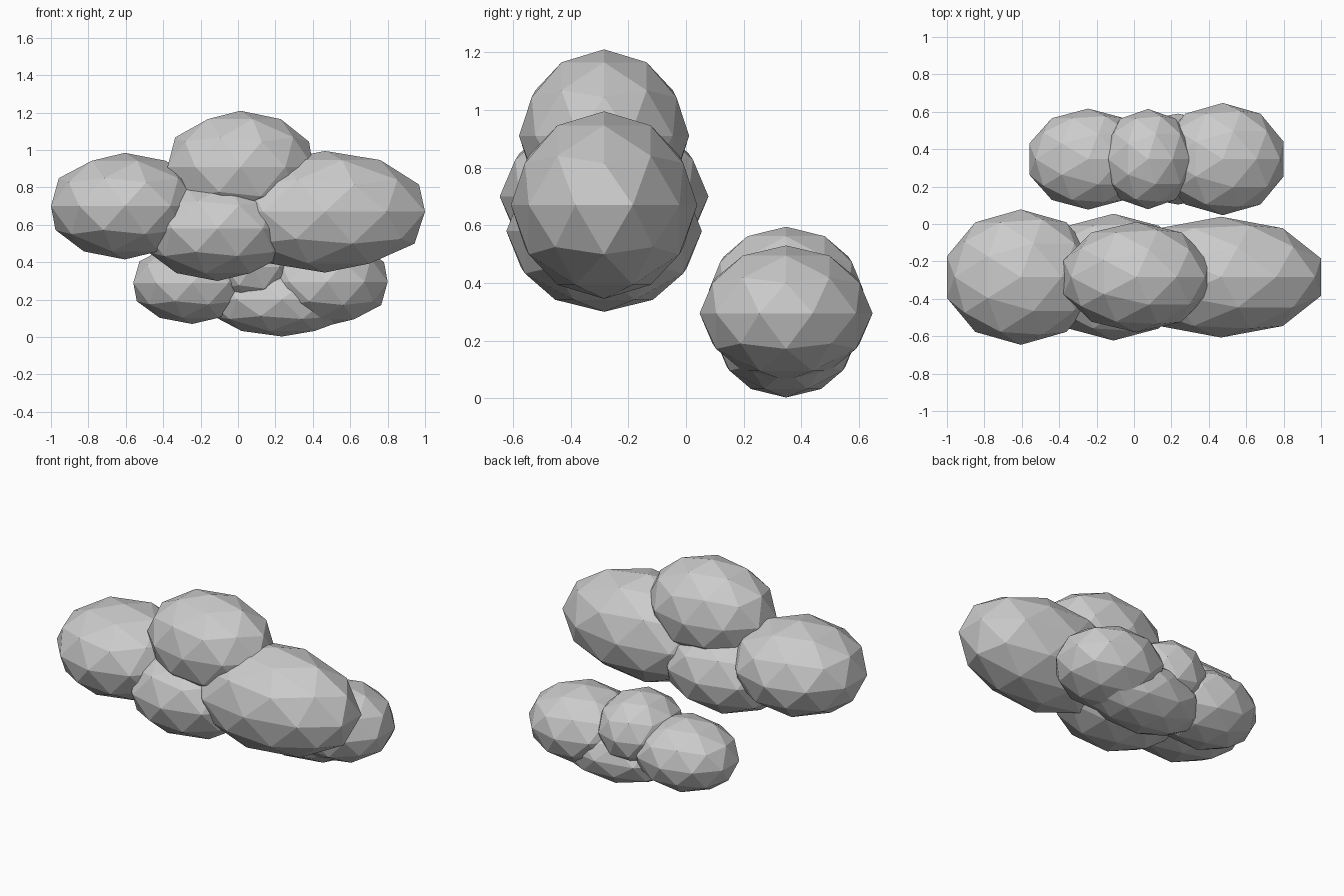
import bpy

if "Cube" in bpy.data.objects:
    bpy.data.objects.remove(bpy.data.objects["Cube"])


def cloud(name, y, puffs):
    """One cloud: overlapping low-poly puffs sharing the same depth position."""
    for part, (x, z, rx, ry, rz) in puffs.items():
        bpy.ops.mesh.primitive_ico_sphere_add(subdivisions=2, radius=1, location=(x, y, z))
        puff = bpy.context.object
        puff.name = f"{name}_{part}"
        puff.scale = (rx, ry, rz)
        bpy.ops.object.transform_apply(location=False, rotation=False, scale=True)


# Large cloud, high and in front: centre x, z, then radii x, y, z
cloud("large_cloud", -0.284, {
    "left_puff": (-0.605, 0.70, 0.415, 0.362, 0.285),
    "right_puff": (0.465, 0.67, 0.5625, 0.323, 0.325),
    "top_puff": (0.013, 0.91, 0.41, 0.295, 0.30),
    "lower_puff": (-0.11, 0.58, 0.415, 0.339, 0.28),
})

# Small cloud, low and behind
cloud("small_cloud", 0.347, {
    "left_puff": (-0.245, 0.29, 0.331, 0.27, 0.22),
    "right_puff": (0.475, 0.295, 0.342, 0.30, 0.235),
    "top_puff": (0.075, 0.375, 0.25, 0.268, 0.22),
    "lower_puff": (0.235, 0.20, 0.41, 0.243, 0.197),
})
